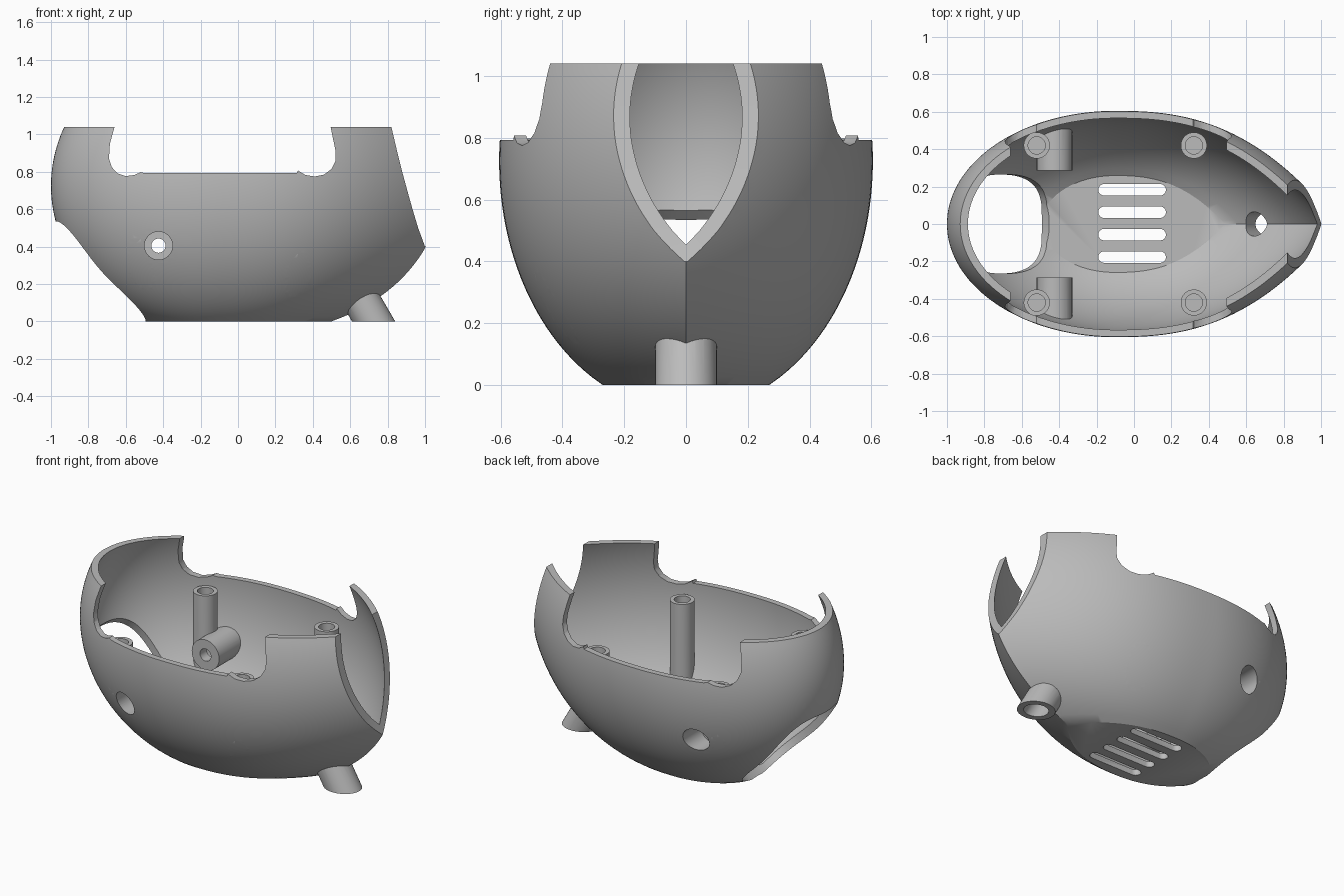
import bpy, bmesh, math
from mathutils import Vector

if "Cube" in bpy.data.objects:
    bpy.data.objects.remove(bpy.data.objects["Cube"])

grey = bpy.data.materials.new("plain grey")
grey.use_nodes = True
colour = (0.5, 0.5, 0.5, 1)
grey.diffuse_color = colour
grey.node_tree.nodes["Principled BSDF"].inputs["Base Color"].default_value = colour


def finish(name, bm):
    bmesh.ops.recalc_face_normals(bm, faces=bm.faces[:])
    mesh = bpy.data.meshes.new(name)
    bm.to_mesh(mesh)
    bm.free()
    mesh.materials.append(grey)
    ob = bpy.data.objects.new(name, mesh)
    bpy.context.collection.objects.link(ob)
    return ob


def hull(name, t, z0, z1, rings=40, n=36):
    """Egg-shaped solid with a pointed +x end, shrunk by wall thickness t."""
    mid, b, c, front, tail = 0.725, 0.605 - t, 0.81 - t, 0.9 - t, 1.19 - 1.3 * t
    bm = bmesh.new()
    loops = []
    for i in range(rings + 1):
        z = z0 + (z1 - z0) * i / rings
        s = math.sqrt(1 - ((z - mid) / c) ** 2)
        half = []
        for k in range(n):                      # pointed half, tip first
            u = 1 - k / n
            half.append((-0.1 + tail * s ** 0.85 * u, b * s * (1 - u ** 2.5)))
        for k in range(n + 1):                  # rounded half
            a = math.pi / 2 * k / n
            half.append((-0.1 - front * s * math.sin(a), b * s * math.cos(a)))
        half[-1] = (half[-1][0], 0)
        ring = half + [(x, -y) for x, y in half[-2:0:-1]]
        loops.append([bm.verts.new((x, y, z)) for x, y in ring])
    for lo, hi in zip(loops, loops[1:]):
        for k in range(len(lo)):
            j = (k + 1) % len(lo)
            bm.faces.new((lo[k], lo[j], hi[j], hi[k]))
    bm.faces.new(loops[0])
    bm.faces.new(loops[-1])
    return finish(name, bm)


def prism(name, points, vec):
    bm = bmesh.new()
    face = bm.faces.new([bm.verts.new(p) for p in points])
    new = bmesh.ops.extrude_face_region(bm, geom=[face], use_keep_orig=True)["geom"]
    bmesh.ops.translate(bm, vec=vec, verts=[v for v in new if isinstance(v, bmesh.types.BMVert)])
    return finish(name, bm)


def cylinder(name, start, end, r, n=40):
    start, axis = Vector(start), Vector(end) - Vector(start)
    q = axis.to_track_quat('Z', 'Y')
    ring = [start + q @ Vector((r * math.cos(2 * math.pi * k / n),
                                r * math.sin(2 * math.pi * k / n), 0)) for k in range(n)]
    return prism(name, ring, axis)


def combine(ob, other, op, keep=False):
    mod = ob.modifiers.new(op, 'BOOLEAN')
    mod.operation, mod.solver, mod.object = op, 'EXACT', other
    bpy.context.view_layer.objects.active = ob
    bpy.ops.object.modifier_apply(modifier=mod.name)
    if not keep:
        bpy.data.objects.remove(other)


shell = hull("shell", 0, 0, 1.04)
outer = hull("outer_limit", 0, 0, 1.04)

# Slanted drain pipe under the tail
foot, lean = Vector((0.725, 0, 0)), Vector((-0.5, 0, 0.866))
combine(shell, cylinder("pipe", foot - lean * 0.15, foot + lean * 0.25, 0.1), 'UNION')

# Hollow interior
combine(shell, hull("cavity", 0.037, 0.037, 1.2), 'DIFFERENCE')

# Screw posts and side bosses, trimmed to the outside of the shell
for side in (1, -1):
    for x in (-0.52, 0.32):
        post = cylinder("post", (x, side * 0.42, 0.1), (x, side * 0.42, 0.73), 0.07)
        combine(post, outer, 'INTERSECT', keep=True)
        combine(shell, post, 'UNION')
    boss = cylinder("boss", (-0.425, side * 0.285, 0.405), (-0.425, side * 0.7, 0.405), 0.095)
    combine(boss, outer, 'INTERSECT', keep=True)
    combine(shell, boss, 'UNION')
bpy.data.objects.remove(outer)

# Bores of posts, bosses and pipe
for side in (1, -1):
    for x in (-0.52, 0.32):
        combine(shell, cylinder("bore", (x, side * 0.42, 0.51), (x, side * 0.42, 0.9), 0.046), 'DIFFERENCE')
    for y0, y1, r in ((0.2, 0.8, 0.038), (0.35, 0.8, 0.075)):
        combine(shell, cylinder("bore", (-0.425, side * y0, 0.405), (-0.425, side * y1, 0.405), r), 'DIFFERENCE')
combine(shell, cylinder("bore", foot - lean * 0.3, foot + lean * 0.3, 0.065), 'DIFFERENCE')

# Trim the pipe level with the base
combine(shell, prism("trim", [(-2, -1, -1), (2, -1, -1), (2, 1, -1), (-2, 1, -1)], (0, 0, 1)), 'DIFFERENCE')

# Lowered rim with rounded corners
rim = [(-0.655, 1.1), (-0.66, 1.04), (-0.685, 0.95), (-0.69, 0.87), (-0.675, 0.825), (-0.645, 0.792),
       (-0.6, 0.777), (-0.555, 0.783), (-0.52, 0.798), (-0.5, 0.793), (0.315, 0.793), (0.32, 0.807),
       (0.36, 0.783), (0.41, 0.775), (0.46, 0.785), (0.5, 0.815), (0.522, 0.86), (0.522, 0.91),
       (0.495, 1.04), (0.485, 1.1)]
combine(shell, prism("rim_cut", [(x, -1, z) for x, z in rim], (0, 2, 0)), 'DIFFERENCE')

# Curved opening at the tail
tail = [(1.6, 1.1), (0.808, 1.1), (0.82, 1.04), (0.853, 0.9), (0.878, 0.8), (0.905, 0.7),
        (0.933, 0.6), (0.963, 0.5), (1.0, 0.4), (1.6, 0.4)]
combine(shell, prism("tail_cut", [(x, -1, z) for x, z in tail], (0, 2, 0)), 'DIFFERENCE')

# Rounded neck hole on the lower front slope
centre, along, out = Vector((-0.72, 0, 0.28)), Vector((1, 0, -1)).normalized(), Vector((-1, 0, -1)).normalized()


def rounded(v):
    return math.copysign(abs(v) ** (2 / 2.7), v)


ring = []
for k in range(64):
    a = 2 * math.pi * k / 64
    ring.append(centre - out * 0.25 + along * 0.36 * rounded(math.cos(a))
                + Vector((0, 0.265 * rounded(math.sin(a)), 0)))
combine(shell, prism("neck_cut", ring, out * 0.8), 'DIFFERENCE')

# Vent slots in the floor
for i in range(4):
    y, r, pts = -0.177 + 0.12 * i, 0.031, []
    for x, start in ((0.14, -90), (-0.16, 90)):
        for k in range(9):
            a = math.radians(start + 22.5 * k)
            pts.append((x + r * math.cos(a), y + r * math.sin(a), -0.1))
    combine(shell, prism("slot", pts, (0, 0, 0.25)), 'DIFFERENCE')

# Smooth surfaces with crisp cut edges
bpy.ops.object.select_all(action='DESELECT')
shell.select_set(True)
bpy.context.view_layer.objects.active = shell
bpy.ops.object.shade_smooth_by_angle(angle=math.radians(30))
